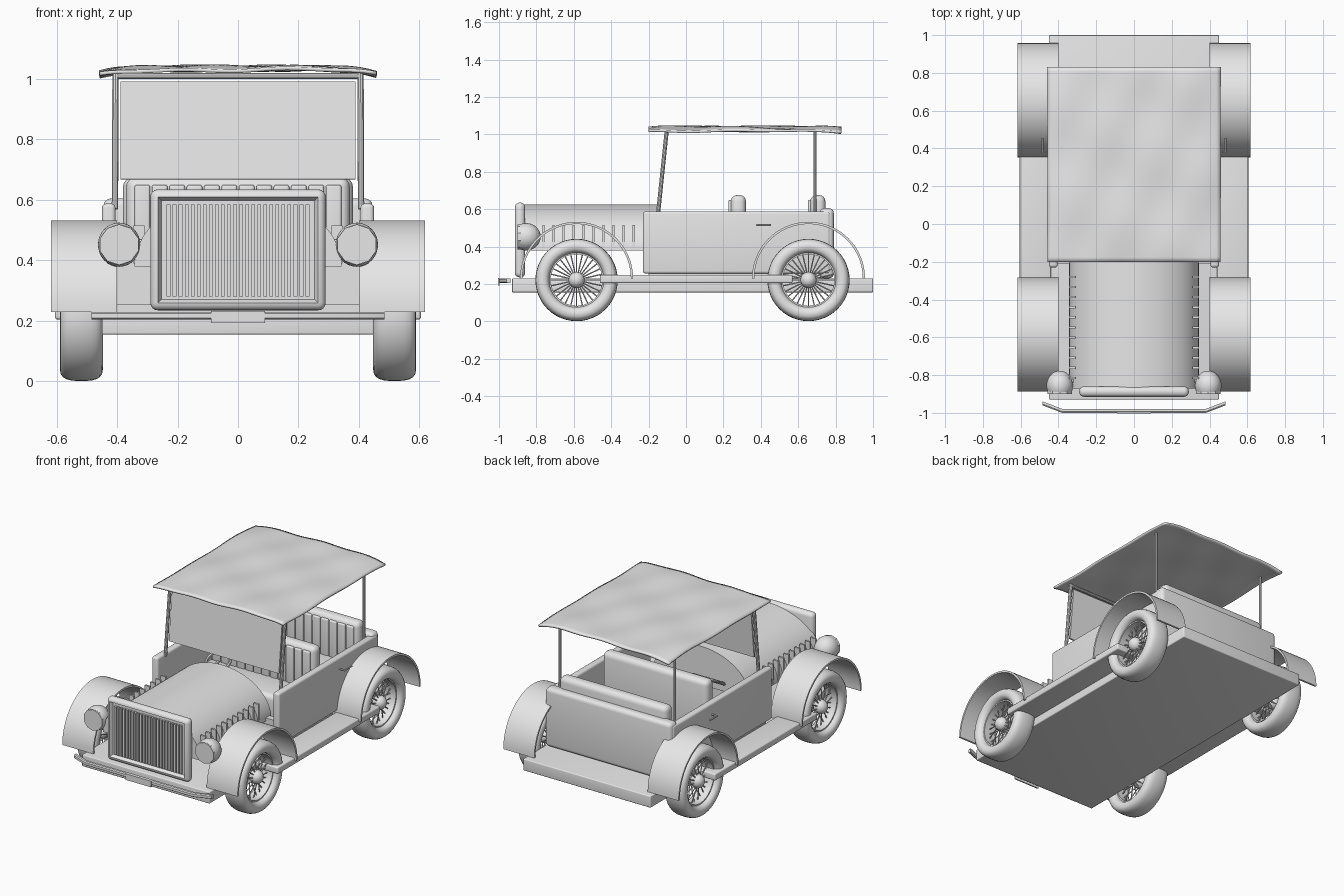
import bpy, bmesh, math
from mathutils import Vector, Matrix

if "Cube" in bpy.data.objects:
    bpy.data.objects.remove(bpy.data.objects["Cube"])

GREY = bpy.data.materials.new("plain_grey")
GREY.diffuse_color = (0.8, 0.8, 0.8, 1)
GREY.use_nodes = True
GREY.node_tree.nodes["Principled BSDF"].inputs["Base Color"].default_value = GREY.diffuse_color


def finish(name, bm):
    bmesh.ops.recalc_face_normals(bm, faces=bm.faces[:])
    me = bpy.data.meshes.new(name)
    bm.to_mesh(me)
    bm.free()
    me.materials.append(GREY)
    ob = bpy.data.objects.new(name, me)
    bpy.context.collection.objects.link(ob)
    return ob


def add_box(bm, x0, x1, y0, y1, z0, z1, bevel=0.0):
    m = Matrix.Translation(((x0 + x1) / 2, (y0 + y1) / 2, (z0 + z1) / 2)) @ \
        Matrix.Diagonal((abs(x1 - x0), y1 - y0, z1 - z0, 1))
    vs = bmesh.ops.create_cube(bm, size=1, matrix=m)["verts"]
    if bevel:
        es = list({e for v in vs for e in v.link_edges})
        bmesh.ops.bevel(bm, geom=es, offset=bevel, segments=4, profile=0.5, affect='EDGES')


def box(name, *dims):
    bm = bmesh.new()
    add_box(bm, *dims)
    return finish(name, bm)


def add_rod(bm, p, q, r, n=10):
    p, q = Vector(p), Vector(q)
    d = q - p
    m = Matrix.Translation((p + q) / 2) @ d.to_track_quat('Z', 'Y').to_matrix().to_4x4()
    bmesh.ops.create_cone(bm, cap_ends=True, segments=n, radius1=r, radius2=r,
                          depth=d.length, matrix=m)


def rods(name, pts, r):
    bm = bmesh.new()
    for a, b in zip(pts, pts[1:]):
        add_rod(bm, a, b, r)
    for p in pts[1:-1]:
        bmesh.ops.create_uvsphere(bm, u_segments=10, v_segments=6, radius=r,
                                  matrix=Matrix.Translation(p))
    return finish(name, bm)


def lathe(name, profile, cy, cz, a0=0.0, a1=360.0, n=48):
    """Turn a closed (x, radius) profile about an axis parallel to x."""
    bm = bmesh.new()
    full = a1 - a0 >= 360
    rings = []
    for i in range(n if full else n + 1):
        a = math.radians(a0 + (a1 - a0) * i / n)
        rings.append([bm.verts.new((x, cy + r * math.cos(a), cz + r * math.sin(a)))
                      for x, r in profile])
    k = len(profile)
    for i in range(n):
        A, B = rings[i], rings[(i + 1) % len(rings)]
        for j in range(k):
            bm.faces.new((A[j], A[(j + 1) % k], B[(j + 1) % k], B[j]))
    if not full:
        bm.faces.new(rings[0])
        bm.faces.new(rings[-1])
    return finish(name, bm)


# Chassis, running boards, bumper and plate
box("chassis", -0.45, 0.45, -0.93, 1.0, 0.155, 0.23, 0.006)
box("floor", -0.42, 0.42, -0.2, 0.76, 0.225, 0.275)
bm = bmesh.new()
bar = [(-0.485, -0.945), (-0.38, -0.985), (0.38, -0.985), (0.485, -0.945)]
rows = [[bm.verts.new((x, y + dy, z)) for dy, z in
         ((-0.015, 0.21), (-0.015, 0.225), (-0.008, 0.23), (0.006, 0.23), (0.006, 0.205), (-0.008, 0.205))]
        for x, y in bar]
for A, B in zip(rows, rows[1:]):
    for j in range(6):
        bm.faces.new((A[j], A[(j + 1) % 6], B[(j + 1) % 6], B[j]))
bm.faces.new(rows[0])
bm.faces.new(rows[-1])
finish("front_bumper", bm)
box("number_plate", -0.09, 0.09, -1.004, -0.996, 0.193, 0.232)

# Wheels with tyre, rim, hub and wire spokes, and the arched fenders
for s, side in ((1, "right"), (-1, "left")):
    box(f"running_board_{side}", s * 0.44, s * 0.605, -0.46, 0.57, 0.205, 0.248, 0.008)
    for cy, end in ((-0.585, "front"), (0.655, "rear")):
        tag = f"{end}_{side}"
        cx, cz = s * 0.518, 0.221
        tyre = []
        for i in range(20):
            c, w = math.cos(i * math.tau / 20), math.sin(i * math.tau / 20)
            tyre.append((cx + 0.071 * math.copysign(abs(c) ** 0.7, c),
                         0.181 + 0.039 * math.copysign(abs(w) ** 0.8, w)))
        lathe(f"tyre_{tag}", tyre, cy, cz)
        lathe(f"rim_{tag}", [(cx - 0.04, 0.138), (cx + 0.04, 0.138),
                             (cx + 0.04, 0.152), (cx - 0.04, 0.152)], cy, cz)
        bm = bmesh.new()
        for i in range(28):
            a = i * math.tau / 28
            u = Vector((0, math.cos(a), math.sin(a)))
            c = Vector((cx, cy, cz))
            off = Vector((0.028 if i % 2 else -0.028, 0, 0))
            add_rod(bm, c + off + u * 0.02, c + u * 0.145, 0.0035, 6)
        finish(f"spokes_{tag}", bm)
        bm = bmesh.new()
        bmesh.ops.create_uvsphere(bm, u_segments=20, v_segments=12, radius=0.043,
                                  matrix=Matrix.Translation((s * 0.54, cy, cz)))
        finish(f"hub_{tag}", bm)
        rods(f"axle_{tag}", [(s * 0.4, cy, cz), (s * 0.54, cy, cz)], 0.02)
        lathe(f"fender_{tag}", [(s * 0.4, 0.29), (s * 0.618, 0.29),
                                (s * 0.618, 0.302), (s * 0.4, 0.302)],
              cy, 0.23, 0, 180, 40)

# Body tub
for s, side in ((1, "right"), (-1, "left")):
    box(f"body_side_{side}", s * 0.405, s * 0.45, -0.23, 0.77, 0.255, 0.588, 0.014)
    rods(f"door_handle_{side}", [(s * 0.44, 0.38, 0.515), (s * 0.485, 0.38, 0.515),
                                 (s * 0.485, 0.455, 0.515)], 0.005)
box("body_back", -0.445, 0.445, 0.715, 0.79, 0.23, 0.605, 0.025)
box("firewall", -0.41, 0.41, -0.21, -0.17, 0.255, 0.40)

# Seats with ribbed upholstery
for end, y, w in (("front", 0.24, 0.37), ("rear", 0.665, 0.38)):
    box(f"{end}_seat_back", -w, w, y, y + 0.08, 0.26, 0.675, 0.032)
    box(f"{end}_seat_base", -w, w, y - 0.22, y + 0.02, 0.26, 0.42, 0.03)
    bm = bmesh.new()
    n = 12
    p = (2 * w - 0.05) / n
    for i in range(n):
        x = -w + 0.025 + i * p
        add_box(bm, x + 0.003, x + p - 0.003, y - 0.012, y + 0.02, 0.40, 0.65, 0.008)
    finish(f"{end}_seat_ribs", bm)

# Bonnet as an extruded half ellipse with standing louvres
bm = bmesh.new()
prof = [(0.343 * math.cos(math.pi * i / 40), 0.38 + 0.245 * math.sin(math.pi * i / 40))
        for i in range(41)]
f = bm.faces.new([bm.verts.new((x, -0.87, z)) for x, z in prof])
ext = bmesh.ops.extrude_face_region(bm, geom=[f])["geom"]
bmesh.ops.translate(bm, vec=(0, 0.715, 0),
                    verts=[g for g in ext if isinstance(g, bmesh.types.BMVert)])
finish("bonnet", bm)
for s, side in ((1, "right"), (-1, "left")):
    bm = bmesh.new()
    for i in range(11):
        y = -0.815 + i * 0.0535
        add_box(bm, s * 0.31, s * 0.345, y - 0.006, y + 0.006, 0.39, 0.515)
    finish(f"louvres_{side}", bm)

# Radiator shell with recessed grille bars
bm = bmesh.new()
add_box(bm, -0.29, 0.29, -0.915, -0.86, 0.235, 0.635, 0.025)
bm.normal_update()
front = [f for f in bm.faces if f.normal.y < -0.99 and f.calc_area() > 0.05]
bmesh.ops.inset_region(bm, faces=front, thickness=0.016)
bmesh.ops.translate(bm, vec=(0, 0.02, 0), verts=list({v for f in front for v in f.verts}))
finish("radiator_shell", bm)
bm = bmesh.new()
for i in range(24):
    x = -0.23 + 0.02 * i
    add_box(bm, x - 0.006, x + 0.006, -0.91, -0.89, 0.28, 0.585)
finish("grille_bars", bm)

# Headlights with flat lens and bracket
for s, side in ((1, "right"), (-1, "left")):
    bm = bmesh.new()
    bmesh.ops.create_uvsphere(bm, u_segments=32, v_segments=20, radius=1)
    bmesh.ops.rotate(bm, verts=bm.verts[:], matrix=Matrix.Rotation(math.pi / 2, 3, 'X'))
    cut = bmesh.ops.bisect_plane(bm, geom=bm.verts[:] + bm.edges[:] + bm.faces[:],
                                 plane_co=(0, -0.45, 0), plane_no=(0, -1, 0), clear_outer=True)
    bmesh.ops.holes_fill(bm, edges=[e for e in bm.edges if e.is_boundary])
    bmesh.ops.transform(bm, verts=bm.verts[:], matrix=Matrix.Translation((s * 0.393, -0.855, 0.452))
                        @ Matrix.Diagonal((0.07, 0.078, 0.073, 1)))
    finish(f"headlight_{side}", bm)
    lathe_ring = rods(f"headlight_rim_{side}", [(s * 0.393, -0.9, 0.452), (s * 0.393, -0.882, 0.452)], 0.067)
    rods(f"headlight_bracket_{side}", [(s * 0.37, -0.83, 0.44), (s * 0.32, -0.83, 0.46),
                                       (s * 0.26, -0.83, 0.45)], 0.01)

# Windscreen, its frame and the canopy posts
for s, side in ((1, "right"), (-1, "left")):
    rods(f"windscreen_post_{side}", [(s * 0.407, -0.15, 0.57), (s * 0.405, -0.103, 1.02)], 0.011)
    rods(f"canopy_post_{side}", [(s * 0.405, 0.69, 0.57), (s * 0.405, 0.69, 1.02)], 0.008)
rods("windscreen_top_bar", [(-0.405, -0.103, 1.01), (0.405, -0.103, 1.01)], 0.01)
pane = box("windscreen_pane", -0.388, 0.388, -0.006, 0.006, -0.165, 0.16)
pane.location = (0, -0.12, 0.832)
pane.rotation_euler.x = -0.104

# Steering wheel and column
wheel = lathe("steering_wheel", [(0.009 * math.cos(i * math.tau / 8), 0.075 + 0.009 * math.sin(i * math.tau / 8))
                                 for i in range(8)], 0, 0, n=28)
wheel.rotation_euler = (0, math.radians(60), math.radians(90))
wheel.location = (-0.16, 0.03, 0.535)
rods("steering_column", [(-0.16, 0.03, 0.535), (-0.16, -0.17, 0.42)], 0.01)

# Wavy cloth canopy
bm = bmesh.new()
bmesh.ops.create_grid(bm, x_segments=40, y_segments=44, size=1)
for v in bm.verts:
    x, y = v.co.x, v.co.y
    wave = 0.0035 * math.sin(7 * y + 3 * x) + 0.003 * math.sin(9 * x - 5 * y)
    edge = 0.018 * abs(x) ** 6 + 0.005 * y ** 8
    v.co = (0.458 * x, 0.315 + 0.515 * y, 1.036 + wave - edge)
canopy = finish("canopy", bm)
sol = canopy.modifiers.new("thickness", 'SOLIDIFY')
sol.thickness = 0.012
sol.offset = 0

# Smooth shading that keeps the hard edges
for ob in bpy.context.collection.objects:
    ob.select_set(True)
bpy.context.view_layer.objects.active = canopy
bpy.ops.object.shade_smooth_by_angle(angle=math.radians(35))
